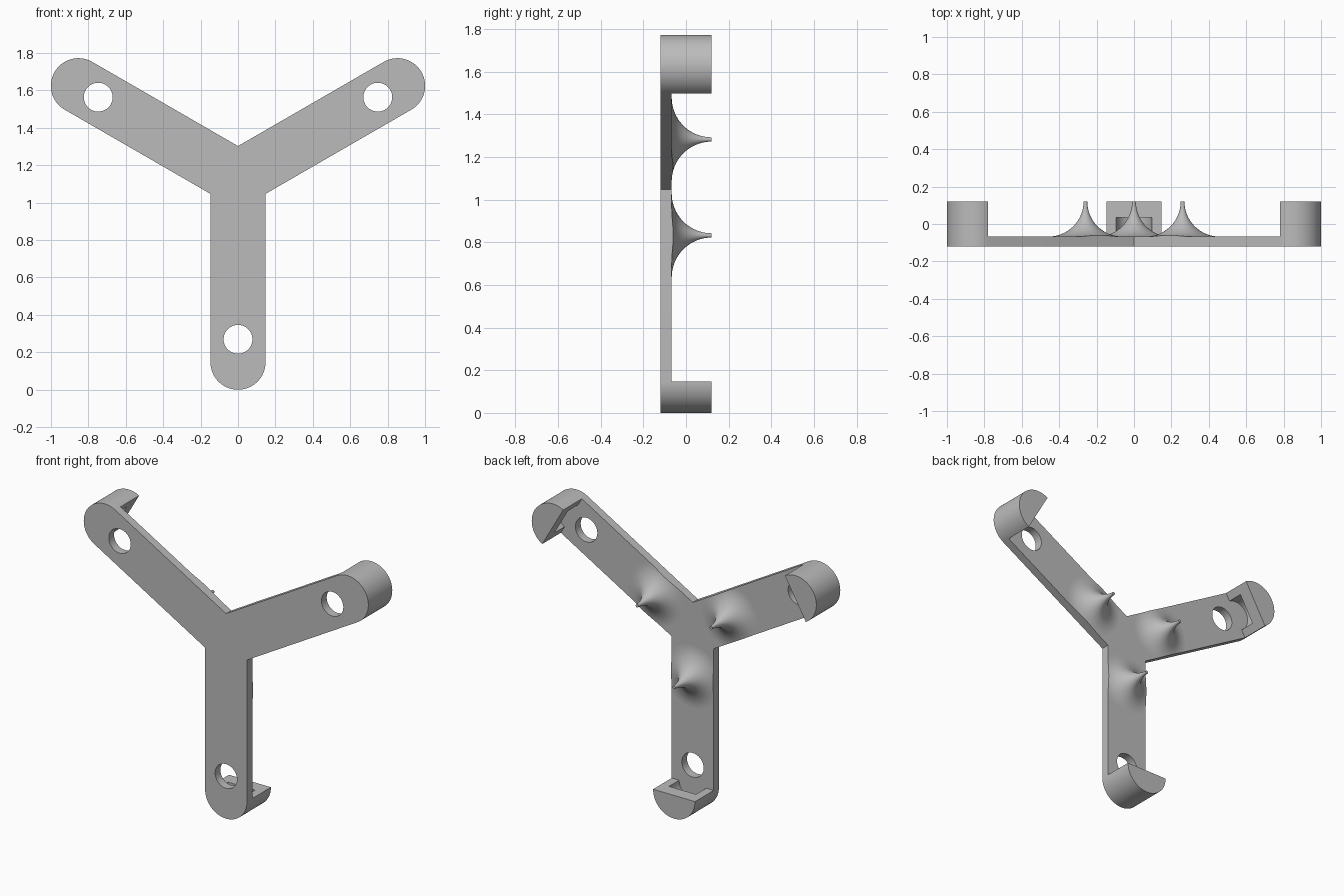
import bpy, bmesh
from math import sin, cos, pi, radians
from mathutils import Matrix, Vector

if "Cube" in bpy.data.objects:
    bpy.data.objects.remove(bpy.data.objects["Cube"], do_unlink=True)

HALF = 0.1475            # half width of an arm
REACH = 0.985            # hub to centre of the rounded end
HUB = Vector((0, 0, REACH + HALF))
FRONT, FACE, BACK = -0.12, -0.067, 0.12

grey = bpy.data.materials.new("plain grey")
grey.use_nodes = True
grey.diffuse_color = (0.5, 0.5, 0.5, 1)
grey.node_tree.nodes["Principled BSDF"].inputs["Base Color"].default_value = (0.5, 0.5, 0.5, 1)


def arm_matrix(k):
    return Matrix.Translation(HUB) @ Matrix.Rotation(radians(120 * k), 4, 'Y')


def make(name, bm, matrix=Matrix()):
    bmesh.ops.transform(bm, matrix=matrix, verts=bm.verts)
    bmesh.ops.recalc_face_normals(bm, faces=bm.faces)
    mesh = bpy.data.meshes.new(name)
    bm.to_mesh(mesh)
    bm.free()
    mesh.materials.append(grey)
    obj = bpy.data.objects.new(name, mesh)
    bpy.context.collection.objects.link(obj)
    return obj


def activate(obj):
    bpy.ops.object.select_all(action='DESELECT')
    obj.select_set(True)
    bpy.context.view_layer.objects.active = obj


def smooth(obj):
    activate(obj)
    bpy.ops.object.shade_smooth_by_angle(angle=radians(30))


def prism(points, y0, y1):
    """Extrude an outline of (x, z) points from y0 to y1."""
    bm = bmesh.new()
    face = bm.faces.new([bm.verts.new((x, y0, z)) for x, z in points])
    out = bmesh.ops.extrude_face_region(bm, geom=[face])
    verts = [v for v in out["geom"] if isinstance(v, bmesh.types.BMVert)]
    bmesh.ops.translate(bm, verts=verts, vec=(0, y1 - y0, 0))
    return bm


def arc(radius, z, sweep=pi, steps=32):
    """Arc from +x through -z, centred at height z."""
    return [(radius * cos(sweep * i / steps), z - radius * sin(sweep * i / steps))
            for i in range(steps + 1)]


def cut(obj, cutter):
    cutter.hide_render = True
    mod = obj.modifiers.new("cut", 'BOOLEAN')
    mod.operation, mod.solver, mod.object = 'DIFFERENCE', 'EXACT', cutter
    activate(obj)
    bpy.ops.object.modifier_apply(modifier=mod.name)
    bpy.data.objects.remove(cutter, do_unlink=True)


# Three-armed plate with a hole near each end
outline = []
for k in range(3):
    for x, z in [(HALF, -HALF / 3 ** 0.5)] + arc(HALF, -REACH):
        p = arm_matrix(k) @ Vector((x, 0, z))
        outline.append((p.x, p.z))
plate = make("plate", prism(outline, FRONT, FACE))
for k in range(3):
    hole = arc(0.077, -0.863, 2 * pi, 48)[:-1]
    cut(plate, make("hole_cutter", prism(hole, FRONT - 0.1, FACE + 0.1), arm_matrix(k)))
smooth(plate)

for k, side in enumerate(("bottom", "right", "left")):
    # Half-round end block with a half-round pocket open towards the hub
    block = make(side + "_end_block", prism(arc(HALF, -REACH), FACE, BACK), arm_matrix(k))
    pocket = arc(0.095, -REACH, 2 * pi, 64)[:-1]
    cut(block, make("pocket_cutter", prism(pocket, FACE - 0.02, 0.035), arm_matrix(k)))
    smooth(block)

    # Flared spike, trimmed to the width of the arm
    bm = bmesh.new()
    flare = BACK - FACE
    profile = [bm.verts.new((0, BACK, 0))]
    for i in range(21):
        t = pi / 2 * i / 20
        profile.append(bm.verts.new((flare + 0.01 - flare * cos(t), BACK - flare * sin(t), 0)))
    edges = [bm.edges.new(pair) for pair in zip(profile, profile[1:])]
    bmesh.ops.spin(bm, geom=profile + edges, axis=(0, 1, 0), cent=(0, 0, 0),
                   angle=2 * pi, steps=48, use_duplicate=False)
    bmesh.ops.remove_doubles(bm, verts=bm.verts, dist=0.0001)
    bmesh.ops.holes_fill(bm, edges=[e for e in bm.edges if e.is_boundary])
    for s in (1, -1):
        bmesh.ops.bisect_plane(bm, geom=bm.verts[:] + bm.edges[:] + bm.faces[:],
                               plane_co=(s * HALF, 0, 0), plane_no=(s, 0, 0), clear_outer=True)
        bmesh.ops.holes_fill(bm, edges=[e for e in bm.edges if e.is_boundary])
    smooth(make(side + "_spike", bm, arm_matrix(k) @ Matrix.Translation((0, 0, -0.3))))
